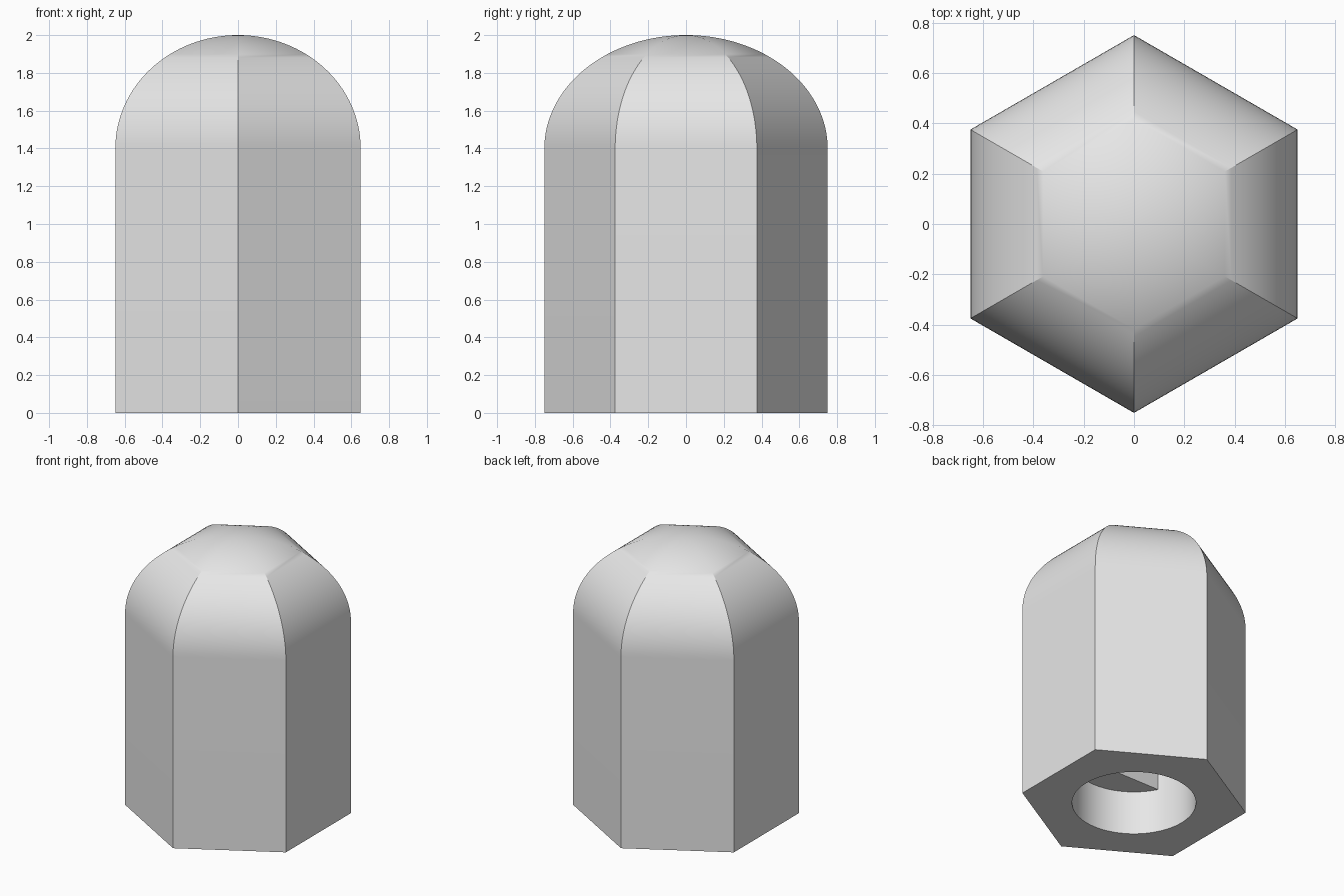
import bpy, bmesh, math

if "Cube" in bpy.data.objects:
    bpy.data.objects.remove(bpy.data.objects["Cube"])

R_OUT, SHOULDER, TOP = 0.75, 1.4, 2.0        # hexagon corner radius and heights
R_BORE, FLAT_Y, STEP_Z, BORE_TOP = 0.41, -0.187, 0.32, 1.2
DOME_STEPS = 32

grey = bpy.data.materials.new("light grey")
grey.diffuse_color = (0.8, 0.8, 0.8, 1)
grey.use_nodes = True
grey.node_tree.nodes["Principled BSDF"].inputs["Base Color"].default_value = grey.diffuse_color


def ring(bm, angles, r, z):
    return [bm.verts.new((r * math.cos(a), r * math.sin(a), z)) for a in angles]


def bridge(bm, lower, upper):
    n = len(lower)
    for i in range(n):
        j = (i + 1) % n
        bm.faces.new((lower[i], lower[j], upper[j], upper[i]))


def finish(bm, name):
    bmesh.ops.recalc_face_normals(bm, faces=bm.faces[:])
    mesh = bpy.data.meshes.new(name)
    bm.to_mesh(mesh)
    bm.free()
    mesh.materials.append(grey)
    obj = bpy.data.objects.new(name, mesh)
    bpy.context.collection.objects.link(obj)
    return obj


# Hexagonal body whose sections shrink along an elliptic dome
bm = bmesh.new()
hexagon = [math.radians(30 + 60 * i) for i in range(6)]
rings = [ring(bm, hexagon, R_OUT, 0)]
for i in range(DOME_STEPS):
    t = 0.5 * math.pi * i / DOME_STEPS
    rings.append(ring(bm, hexagon, R_OUT * math.cos(t),
                      SHOULDER + (TOP - SHOULDER) * math.sin(t)))
bm.faces.new(rings[0])
for lower, upper in zip(rings, rings[1:]):
    bridge(bm, lower, upper)
apex = bm.verts.new((0, 0, TOP))
for i in range(6):
    bm.faces.new((rings[-1][i], rings[-1][(i + 1) % 6], apex))
body = finish(bm, "knob_body")

# Shaft bore: round at the mouth, D-shaped with one flat above the step
bm = bmesh.new()
a = math.asin(-FLAT_Y / R_BORE)
n_long, n_short = 48, 24
long_arc = [-a + (math.pi + 2 * a) * i / n_long for i in range(n_long + 1)]
short_arc = [math.pi + a + (math.pi - 2 * a) * i / n_short for i in range(1, n_short)]
mouth = ring(bm, long_arc + short_arc, R_BORE, -0.1)
step = ring(bm, long_arc + short_arc, R_BORE, STEP_Z)
roof = ring(bm, long_arc, R_BORE, BORE_TOP)
bm.faces.new(mouth)
bridge(bm, mouth, step)
bm.faces.new(step[n_long:] + step[:1])       # ledge beside the flat
bridge(bm, step[:n_long + 1], roof)          # D-shaped wall
bm.faces.new(roof)
cutter = finish(bm, "bore_cutter")
cutter.hide_render = True

# Cut the bore, then shade smooth with crisp corners
cut = body.modifiers.new("bore", 'BOOLEAN')
cut.operation = 'DIFFERENCE'
cut.solver = 'EXACT'
cut.object = cutter
bpy.context.view_layer.objects.active = body
body.select_set(True)
bpy.ops.object.modifier_apply(modifier=cut.name)
bpy.data.objects.remove(cutter)
bpy.ops.object.shade_smooth_by_angle(angle=math.radians(30))
